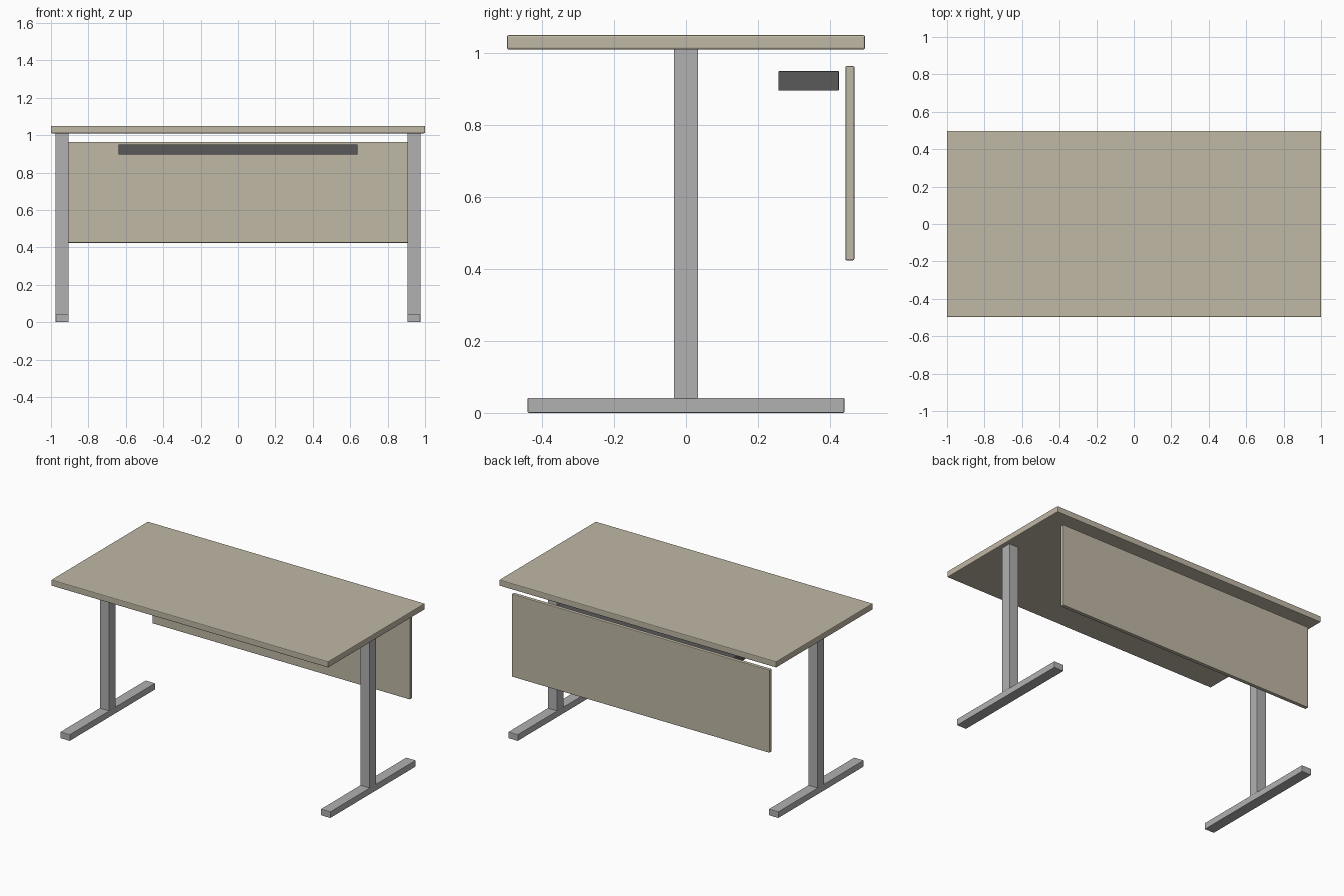
import bpy

if "Cube" in bpy.data.objects:
    bpy.data.objects.remove(bpy.data.objects["Cube"])


def material(name, rgb):
    m = bpy.data.materials.new(name)
    m.diffuse_color = (*rgb, 1)
    m.use_nodes = True
    m.node_tree.nodes["Principled BSDF"].inputs["Base Color"].default_value = m.diffuse_color
    return m


wood = material("beige_laminate", (0.53, 0.48, 0.38))
steel = material("grey_steel", (0.44, 0.44, 0.44))
dark = material("dark_grey", (0.10, 0.10, 0.10))


def box(name, lo, hi, mat, bevel, mirror=False):
    """Box between two corners, with a small edge bevel."""
    size = [b - a for a, b in zip(lo, hi)]
    centre = [(a + b) / 2 for a, b in zip(lo, hi)]
    bpy.ops.mesh.primitive_cube_add(size=1, location=centre)
    ob = bpy.context.object
    ob.name = name
    ob.scale = size
    # apply everything so the mirror plane is x = 0
    bpy.ops.object.transform_apply(location=True, rotation=True, scale=True)
    ob.data.materials.append(mat)
    mod = ob.modifiers.new("edge", 'BEVEL')
    mod.width = bevel
    mod.segments = 2
    if mirror:
        ob.modifiers.new("mirror", 'MIRROR')
    return ob


# Tabletop
box("desk_top", (-1, -0.498, 1.01), (1, 0.498, 1.05), wood, 0.005)

# T-shaped legs: columns and floor feet, mirrored left and right
box("leg_column", (0.906, -0.034, 0.04), (0.975, 0.034, 1.01), steel, 0.002, True)
box("leg_foot", (0.906, -0.44, 0), (0.975, 0.44, 0.042), steel, 0.003, True)

# Modesty panel hanging at the back
box("modesty_panel", (-0.93, 0.443, 0.424), (0.93, 0.468, 0.964), wood, 0.004)

# Cable tray under the top
box("cable_tray", (-0.64, 0.257, 0.896), (0.64, 0.425, 0.95), dark, 0.002)
